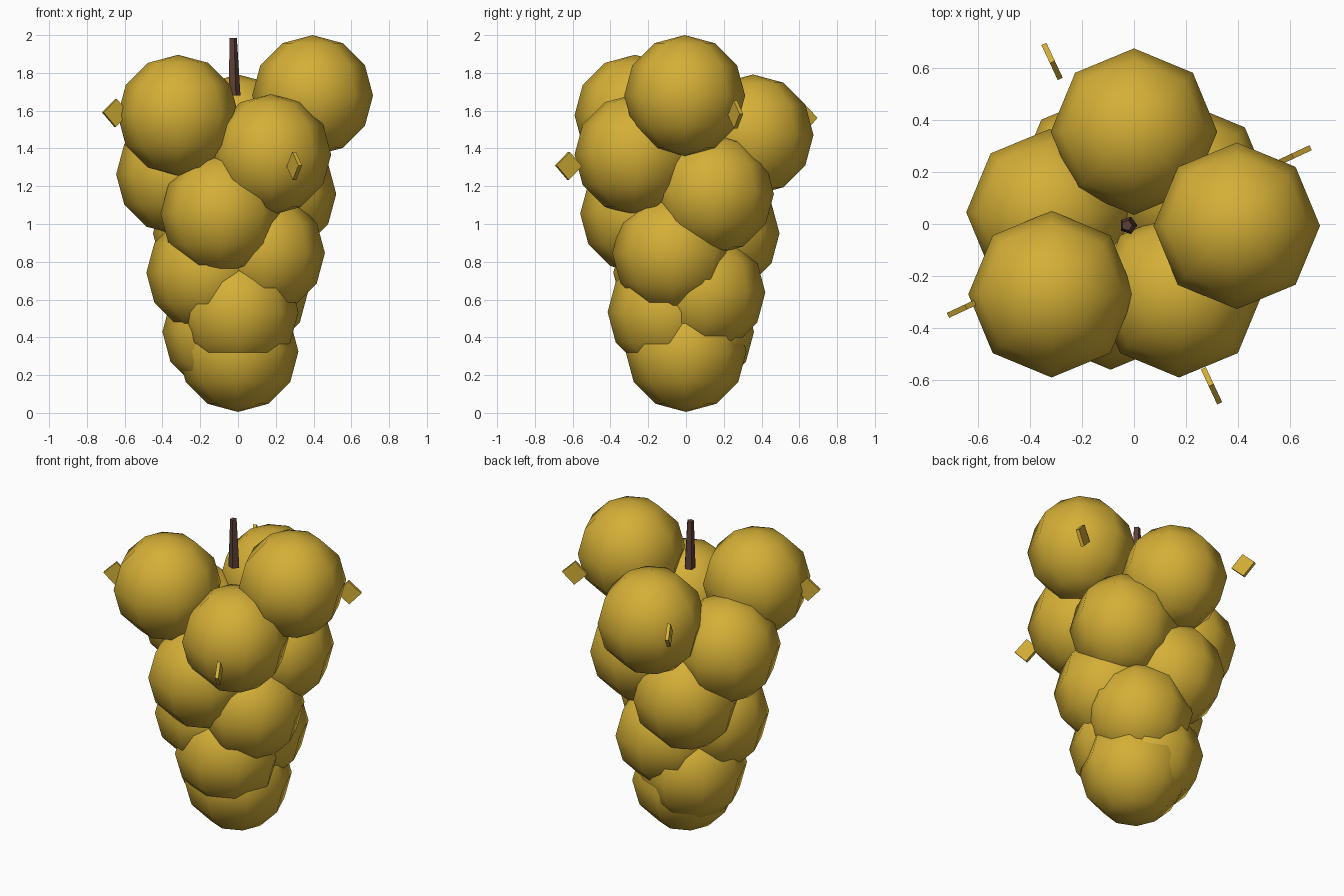
import bpy, bmesh, math
from mathutils import Matrix, Vector

cube = bpy.data.objects.get("Cube")
if cube:
    bpy.data.objects.remove(cube, do_unlink=True)


def make_material(name, color):
    mat = bpy.data.materials.new(name)
    mat.use_nodes = True
    mat.diffuse_color = color
    mat.node_tree.nodes["Principled BSDF"].inputs["Base Color"].default_value = color
    return mat


gold = make_material("gold", (0.658, 0.429, 0.038, 1))
brown = make_material("stem brown", (0.109, 0.051, 0.038, 1))


def make_object(name, bm, mat, matrix, smooth=False):
    mesh = bpy.data.meshes.new(name)
    for face in bm.faces:
        face.smooth = smooth
    bm.to_mesh(mesh)
    bm.free()
    mesh.materials.append(mat)
    obj = bpy.data.objects.new(name, mesh)
    obj.matrix_world = matrix
    bpy.context.collection.objects.link(obj)
    return obj


# Grapes: a spiral of low-poly balls at even heights, narrowing downwards
RADIUS, TOP, BOTTOM = 0.32, 1.68, 0.325
spiral = [(0.395, -0.007), (-0.317, -0.27), (0, 0.355), (0.173, -0.27),
          (-0.325, 0.045), (0.2, 0.145), (-0.09, -0.24), (-0.13, 0.175),
          (0.14, -0.07), (-0.165, -0.065), (0.05, 0.1), (0, -0.095),
          (-0.08, 0.04), (0, 0)]
step = (TOP - BOTTOM) / (len(spiral) - 1)
for i, (x, y) in enumerate(spiral):
    bm = bmesh.new()
    bmesh.ops.create_uvsphere(bm, u_segments=8, v_segments=6, radius=RADIUS)
    make_object(f"grape_{i + 1}", bm, gold,
                Matrix.Translation((x, y, TOP - i * step)), smooth=True)

# Stem: five-sided tapered stick, leaning very slightly
base, tip = Vector((-0.022, -0.005, 1.68)), Vector((-0.027, -0.006, 1.985))
axis = tip - base
bm = bmesh.new()
bmesh.ops.create_cone(bm, cap_ends=True, segments=5, radius1=0.035, radius2=0.021,
                      depth=axis.length, matrix=Matrix.Rotation(math.radians(90), 4, "Z"))
# Turn one corner of the stem towards +x
corner = max((v.co for v in bm.verts), key=lambda c: c.xy.length)
bmesh.ops.rotate(bm, verts=bm.verts,
                 matrix=Matrix.Rotation(-math.atan2(corner.y, corner.x), 3, "Z"))
lean = Matrix.Rotation(math.atan2(axis.x, axis.z), 4, "Y")
make_object("stem", bm, brown, Matrix.Translation((base + tip) / 2) @ lean)

# Flakes: thin square plates on edge, pointing outwards around the bunch
flakes = [(0.612, 0.262, 1.58), (-0.315, 0.625, 1.56),
          (-0.648, -0.32, 1.588), (0.298, -0.622, 1.308)]
for i, spot in enumerate(flakes):
    bm = bmesh.new()
    bmesh.ops.create_cube(bm, size=1, matrix=Matrix.Diagonal((0.105, 0.021, 0.105, 1)))
    turn = Matrix.Rotation(math.radians(25 + 90 * i), 4, "Z")
    tilt = Matrix.Rotation(math.radians(43), 4, "Y")
    make_object(f"flake_{i + 1}", bm, gold, Matrix.Translation(spot) @ turn @ tilt)
